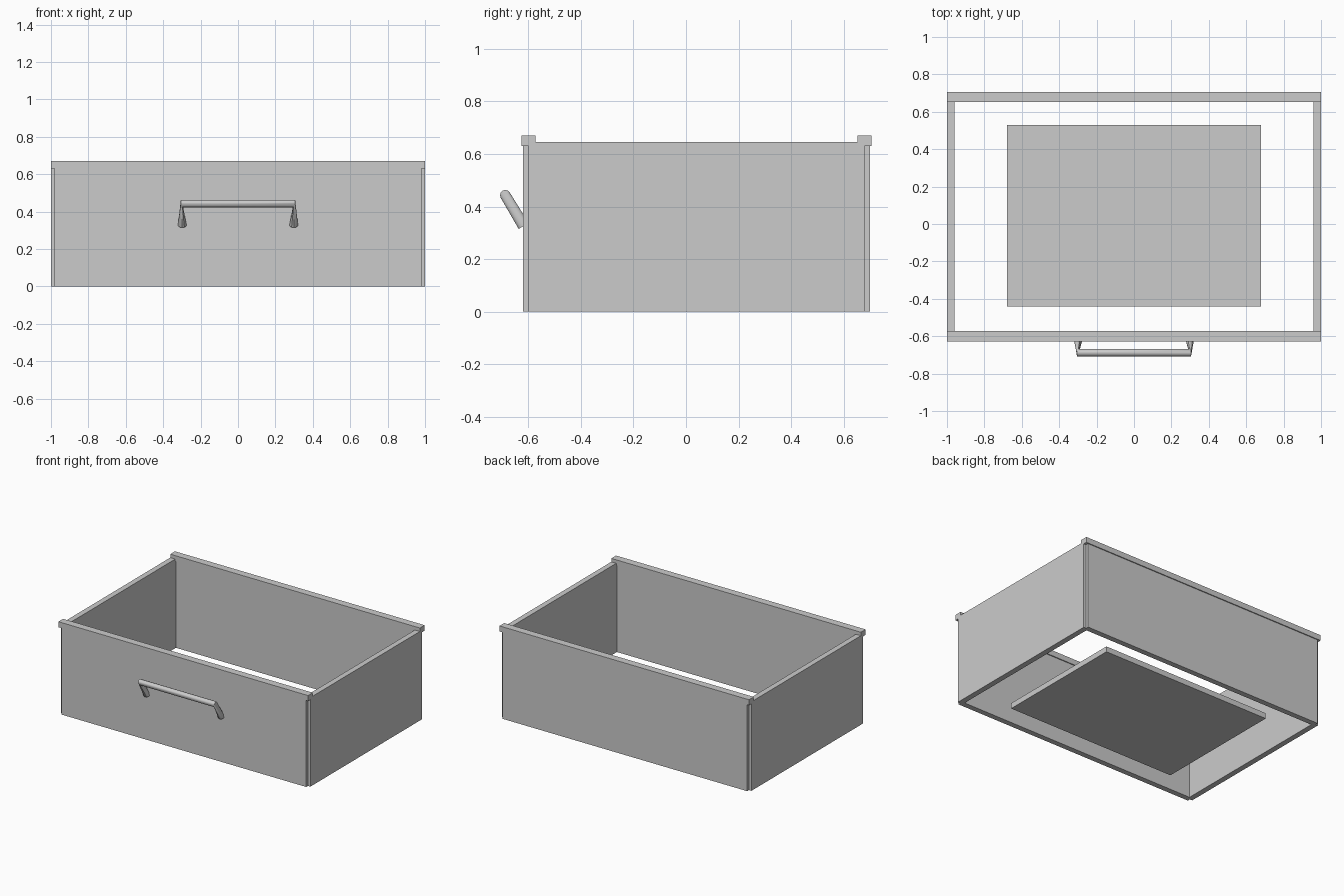
import bpy, bmesh, math
from mathutils import Vector

if "Cube" in bpy.data.objects:
    bpy.data.objects.remove(bpy.data.objects["Cube"])


def box(name, lo, hi):
    bm = bmesh.new()
    bmesh.ops.create_cube(bm, size=1)
    lo, hi = Vector(lo), Vector(hi)
    for v in bm.verts:
        v.co = Vector([(lo[i] + hi[i]) / 2 + v.co[i] * (hi[i] - lo[i]) for i in range(3)])
    return finish(name, bm)


def finish(name, bm):
    bmesh.ops.recalc_face_normals(bm, faces=bm.faces)
    mesh = bpy.data.meshes.new(name)
    bm.to_mesh(mesh)
    bm.free()
    ob = bpy.data.objects.new(name, mesh)
    bpy.context.collection.objects.link(ob)
    return ob


TOP = 0.645          # wall height
T = 0.02             # half wall thickness

# front and back walls, each capped by a rail
for side, y in (("front", -0.60), ("back", 0.68)):
    box(side + "_panel", (-0.98, y - T, 0), (0.98, y + T, TOP))
    box(side + "_rail", (-1, y - 0.027, 0.63), (1, y + 0.027, 0.67))

# side walls, ending on the centre lines of the front and back walls
for side, x in (("left", -0.98), ("right", 0.98)):
    box(side + "_panel", (x - T, -0.60, 0), (x + T, 0.68, TOP))

# loose bottom board
box("bottom_board", (-0.68, -0.44, 0), (0.68, 0.53, 0.04))

# handle: one round tube swept leg - bar - leg, leaning out and up
N = 12
base, bar = Vector((0, -0.618, 0.326)), Vector((0, -0.688, 0.443))
up = (bar - base).normalized()
across = Vector((0, up.z, -up.y))
rings = []
for s in (-1, 1):
    out = Vector((s, 0, 0))
    foot = (base + out * 0.298, out * 0.023, across * 0.022)
    corner = (bar + out * 0.30, up * 0.02 + out * 0.006, across * 0.02)
    rings += [foot, corner] if s < 0 else [corner, foot]

bm = bmesh.new()
loops = []
for c, u, w in rings:
    angles = [2 * math.pi * i / N for i in range(N)]
    loops.append([bm.verts.new(c + u * math.cos(a) + w * math.sin(a)) for a in angles])
for a, b in zip(loops, loops[1:]):
    for i in range(N):
        j = (i + 1) % N
        bm.faces.new((a[i], a[j], b[j], b[i]))
bm.faces.new(loops[0])
bm.faces.new(loops[-1])
handle = finish("handle", bm)
bpy.context.view_layer.objects.active = handle
handle.select_set(True)
bpy.ops.object.shade_smooth_by_angle(angle=math.radians(35))
